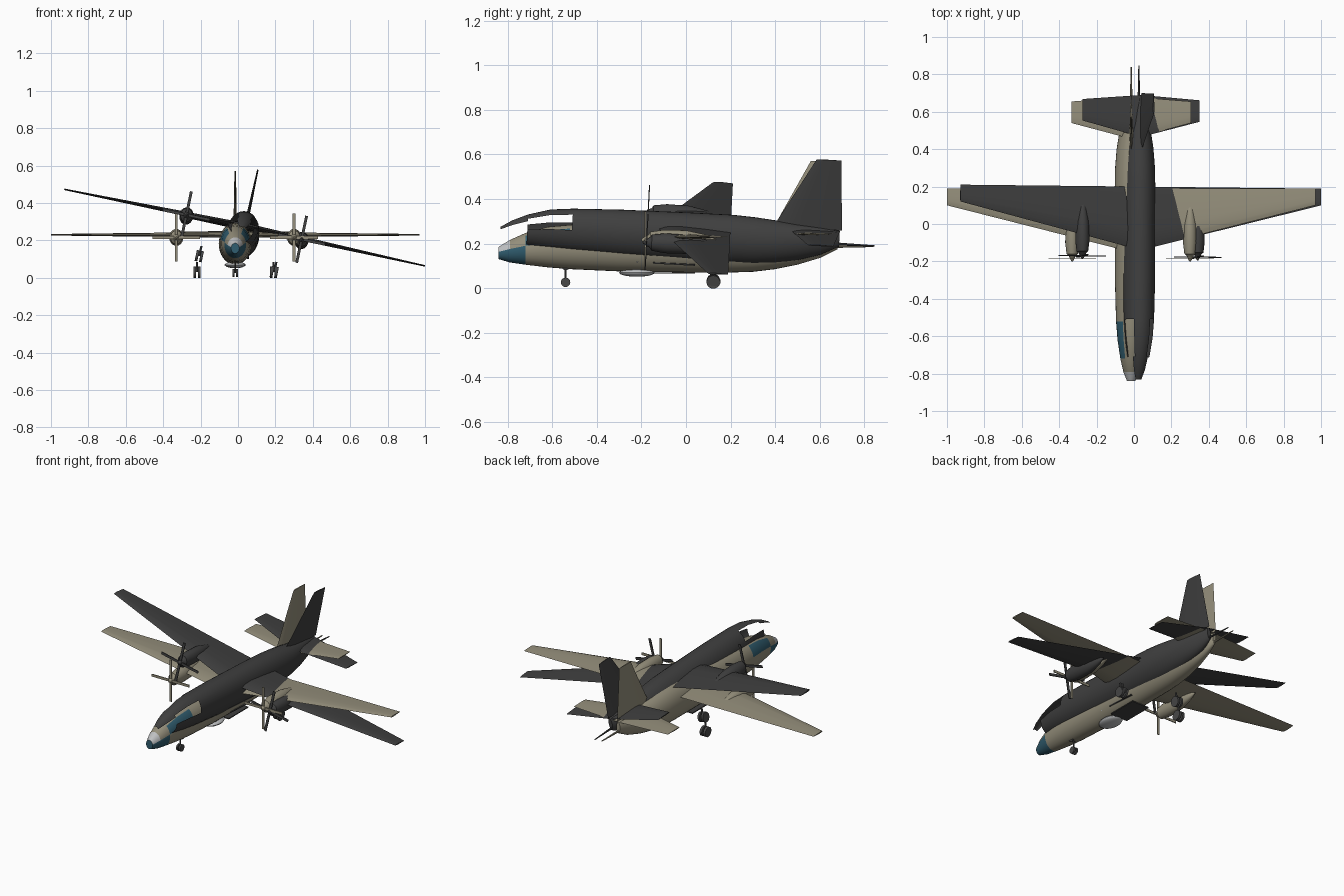
import bpy, bmesh, math
from mathutils import Matrix, Vector

if "Cube" in bpy.data.objects:
    bpy.data.objects.remove(bpy.data.objects["Cube"])


def material(name, rgb):
    m = bpy.data.materials.new(name)
    m.use_nodes = True
    m.diffuse_color = (*rgb, 1)
    m.node_tree.nodes["Principled BSDF"].inputs["Base Color"].default_value = (*rgb, 1)
    return m


TAN = material("tan paint", (0.30, 0.275, 0.20))
DARK = material("charcoal paint", (0.05, 0.05, 0.05))
GLASS = material("teal glass", (0.03, 0.11, 0.16))
PALE = material("pale grey", (0.52, 0.53, 0.54))
RUBBER = material("tyre grey", (0.065, 0.065, 0.065))


def finish(name, bm, mats, matrix, smooth=True):
    """Turn a bmesh into a placed, shaded object."""
    bmesh.ops.recalc_face_normals(bm, faces=bm.faces)
    bm.transform(matrix)
    mesh = bpy.data.meshes.new(name)
    bm.to_mesh(mesh)
    bm.free()
    for m in mats:
        mesh.materials.append(m)
    ob = bpy.data.objects.new(name, mesh)
    bpy.context.collection.objects.link(ob)
    if smooth:
        bpy.ops.object.select_all(action='DESELECT')
        ob.select_set(True)
        bpy.context.view_layer.objects.active = ob
        bpy.ops.object.shade_smooth_by_angle(angle=math.radians(35))


def loft(rings):
    """Skin a list of closed rings and cap both ends."""
    bm = bmesh.new()
    vs = [[bm.verts.new(p) for p in ring] for ring in rings]
    n = len(vs[0])
    for a, b in zip(vs, vs[1:]):
        for i in range(n):
            j = (i + 1) % n
            bm.faces.new((a[i], a[j], b[j], b[i]))
    bm.faces.new(vs[0])
    bm.faces.new(vs[-1])
    return bm


def ellipse(x, y, z, rx, rz, n=32):
    return [(x + rx * math.cos(math.tau * i / n), y,
             z + rz * math.sin(math.tau * i / n)) for i in range(n)]


def aerofoil(front, back, thick):
    """Lens section as (chord position, thickness offset) pairs."""
    shape = [(0, 0), (0.1, 0.7), (0.3, 1), (0.65, 0.6), (1, 0),
             (0.65, -0.6), (0.3, -1), (0.1, -0.7)]
    return [(front + (back - front) * u, t * thick / 2) for u, t in shape]


def surface(name, root, tip, span, z, paint, matrix):
    """Tapered lifting surface running from tip to tip."""
    rings = []
    for x, sec in ((-span, tip), (0, root), (span, tip)):
        rings.append([(x, y, z + t) for y, t in aerofoil(*sec)])
    finish(name, loft(rings), [paint], matrix)


def box(name, size, centre, paint, matrix):
    bm = bmesh.new()
    bmesh.ops.create_cube(bm, size=1)
    bm.transform(Matrix.Translation(centre) @ Matrix.Diagonal((*size, 1)))
    finish(name, bm, [paint], matrix, smooth=False)


def tube(name, r1, r2, length, centre, axis, paint, matrix, sides=20):
    bm = bmesh.new()
    bmesh.ops.create_cone(bm, cap_ends=True, segments=sides,
                          radius1=r1, radius2=r2, depth=length)
    turn = Vector((0, 0, 1)).rotation_difference(Vector(axis)).to_matrix().to_4x4()
    bm.transform(Matrix.Translation(centre) @ turn)
    finish(name, bm, [paint], matrix)


# Fuselage stations: y, half width, bottom, top
BODY = [(-0.84, 0.022, 0.13, 0.185), (-0.79, 0.042, 0.115, 0.216),
        (-0.72, 0.058, 0.105, 0.247), (-0.62, 0.073, 0.093, 0.275),
        (-0.52, 0.081, 0.085, 0.284), (-0.3, 0.087, 0.075, 0.291),
        (0, 0.088, 0.07, 0.294), (0.2, 0.088, 0.07, 0.294),
        (0.3, 0.086, 0.073, 0.288), (0.4, 0.078, 0.085, 0.278),
        (0.5, 0.062, 0.105, 0.267), (0.6, 0.038, 0.135, 0.257),
        (0.68, 0.012, 0.175, 0.245)]


def fuselage(prefix, paint, glazed, matrix):
    bm = loft([ellipse(0, y, (lo + hi) / 2, w, (hi - lo) / 2) for y, w, lo, hi in BODY])
    holes = []
    for f in bm.faces:
        c = f.calc_center_median()
        if c.y > -0.52:
            continue
        # height on the section, from -1 at the keel to 1 at the crown
        lo, hi = next(((a[2] + b[2]) / 2, (a[3] + b[3]) / 2)
                      for a, b in zip(BODY, BODY[1:]) if c.y < b[0])
        lift = (2 * c.z - lo - hi) / (hi - lo)
        window = c.y > -0.72 and 0.2 < lift < 0.8
        if glazed:
            if window or (c.y < -0.72 and lift < 0.2) or c.y < -0.83:
                f.material_index = 1
            elif c.y < -0.79:
                f.material_index = 2
        elif window or (c.y < -0.72 and lift < 0.72) or c.y < -0.83:
            holes.append(f)
    # open cockpit and nose on the unglazed airframe
    bmesh.ops.delete(bm, geom=holes, context='FACES')
    finish(prefix + "fuselage", bm, [paint, GLASS, PALE], matrix)


# Engine stations: y, radius
NACELLE = [(-0.2, 0.004), (-0.185, 0.014), (-0.168, 0.022), (-0.16, 0.034), (-0.1, 0.042),
           (0, 0.04), (0.08, 0.024), (0.135, 0.003)]


def aircraft(prefix, paint, glazed, matrix):
    fuselage(prefix, paint, glazed, matrix)
    surface(prefix + "wing", (-0.15, 0.19, 0.032), (0.1, 0.19, 0.008), 0.985, 0.23, paint, matrix)
    surface(prefix + "tailplane", (0.455, 0.68, 0.016), (0.54, 0.655, 0.006), 0.32, 0.243,
            paint, matrix)
    # upright fin
    rings = [[(t, y, z) for y, t in aerofoil(*sec)] for z, sec in
             ((0.25, (0.38, 0.69, 0.02)), (0.57, (0.56, 0.67, 0.008)))]
    finish(prefix + "fin", loft(rings), [paint], matrix)
    tube(prefix + "tail_spike", 0.007, 0.003, 0.18, (0, 0.75, 0.187), (0, 1, 0), paint, matrix, 8)
    # belly parts
    box(prefix + "belly_panel", (0.116, 0.19, 0.006), (0, -0.055, 0.068), DARK, matrix)
    bm = bmesh.new()
    bmesh.ops.create_uvsphere(bm, u_segments=20, v_segments=10, radius=1)
    bm.transform(Matrix.Translation((0, -0.22, 0.069)) @ Matrix.Diagonal((0.055, 0.08, 0.018, 1)))
    finish(prefix + "belly_dome", bm, [PALE], matrix)
    # engines, propellers and main wheels on both sides
    for label, s in (("left_", 1), ("right_", -1)):
        x = s * 0.315
        finish(prefix + label + "engine",
               loft([ellipse(x, y, 0.216, r * 0.9, r * 1.08, 20) for y, r in NACELLE]),
               [paint], matrix)
        for i in range(4):
            spin = (Matrix.Translation((x, -0.183, 0.216))
                    @ Matrix.Rotation(i * math.pi / 2, 4, 'Y'))
            box(prefix + label + "propeller_blade", (0.015, 0.005, 0.12), (0, 0, 0.068),
                paint, matrix @ spin)
        wx = s * 0.205
        for d in (-0.012, 0.012):
            tube(prefix + label + "main_wheel", 0.03, 0.03, 0.014, (wx + d, 0.125, 0.03),
                 (1, 0, 0), RUBBER, matrix)
        tube(prefix + label + "main_strut", 0.006, 0.006, 0.055, (wx, 0.125, 0.058),
             (0, 0, 1), RUBBER, matrix, 10)
    # nose gear
    for d in (-0.009, 0.009):
        tube(prefix + "nose_wheel", 0.021, 0.021, 0.01, (d, -0.54, 0.026), (1, 0, 0),
             RUBBER, matrix)
    tube(prefix + "nose_strut", 0.005, 0.005, 0.075, (0, -0.54, 0.063), (0, 0, 1),
         RUBBER, matrix, 10)


# Level tan airframe, and a banked, nose-up dark one overlapping it
aircraft("level_", TAN, True, Matrix.Translation((-0.015, 0, 0)))
banked = (Matrix.Translation((0.035, 0.01, 0.275))
          @ Matrix.Rotation(math.radians(-3), 4, 'X')
          @ Matrix.Rotation(math.radians(12), 4, 'Y')
          @ Matrix.Translation((0, 0, -0.23)))
aircraft("banked_", DARK, False, banked)
